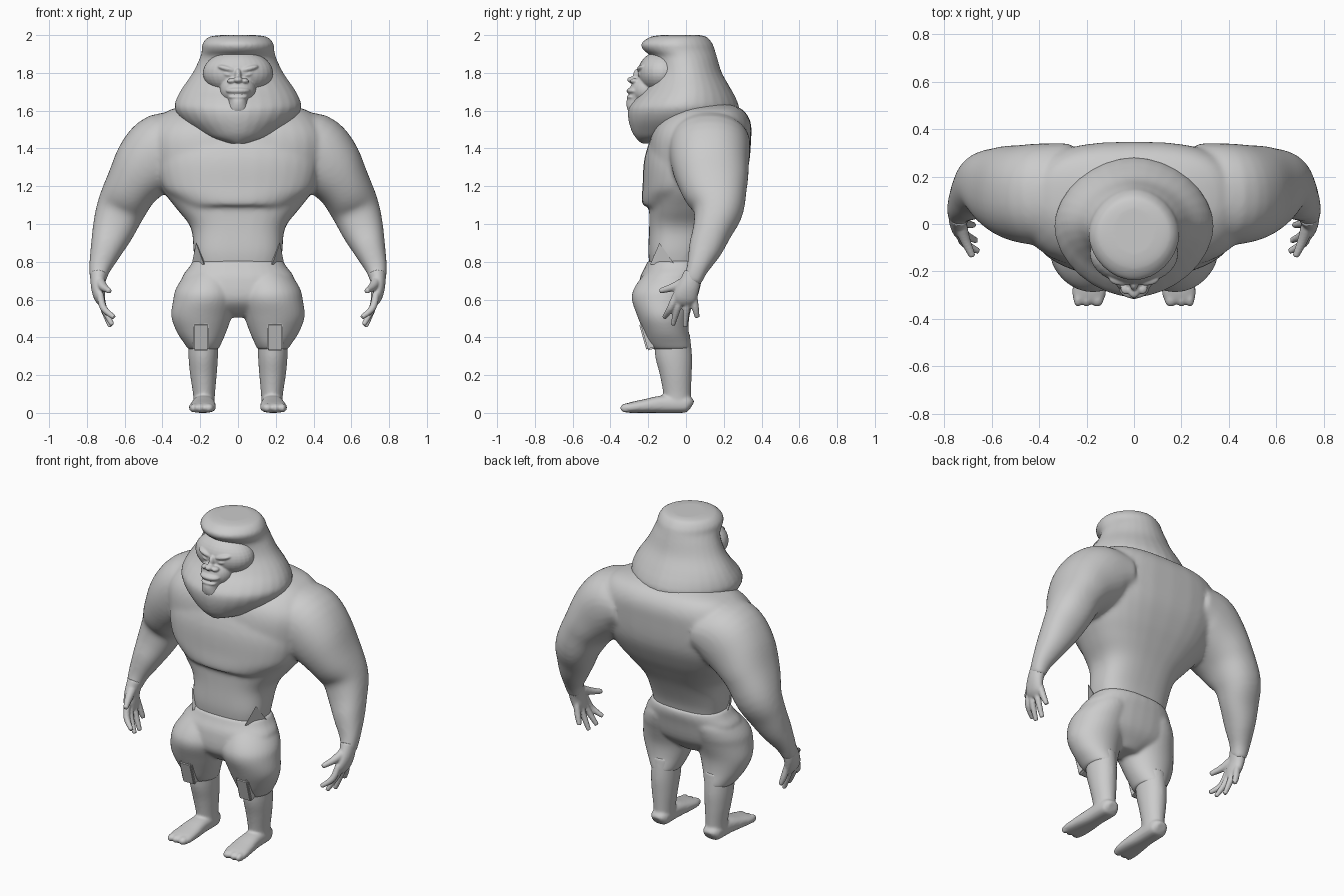
import bpy, bmesh, math
from mathutils import Vector, Matrix

cube = bpy.data.objects.get("Cube")
if cube:
    bpy.data.objects.remove(cube, do_unlink=True)

clay = bpy.data.materials.new("plain grey")
clay.use_nodes = True
grey = (0.6, 0.6, 0.6, 1)
clay.diffuse_color = grey
clay.node_tree.nodes["Principled BSDF"].inputs["Base Color"].default_value = grey

X, Y, Z = Vector((1, 0, 0)), Vector((0, 1, 0)), Vector((0, 0, 1))


def spline(rows, steps):
    """Smooth curve through every row of numbers."""
    out = []
    for i in range(len(rows) - 1):
        a, b, c, d = (rows[min(max(i + k, 0), len(rows) - 1)] for k in (-1, 0, 1, 2))
        for s in range(steps):
            t = s / steps
            out.append([q + 0.5 * t * (r - p + t * (2 * p - 5 * q + 4 * r - e + t * (3 * (q - r) + e - p)))
                        for p, q, r, e in zip(a, b, c, d)])
    return out + [list(rows[-1])]


def loft(bm, rows, ref=X, axis=None, power=2, side=1, sides=32, steps=4):
    """Skin closed rings; each row is x, y, z, radius along ref, other radius."""
    rows = spline(rows, steps)
    pts = [Vector((r[0] * side, r[1], r[2])) for r in rows]
    rings = []
    for i, row in enumerate(rows):
        t = axis or (pts[min(i + 1, len(pts) - 1)] - pts[max(i - 1, 0)]).normalized()
        u = (ref - t * ref.dot(t)).normalized()
        v = t.cross(u)
        ring = []
        for k in range(sides):
            a = math.tau * k / sides
            c, s = (math.copysign(abs(f) ** (2 / power), f) for f in (math.cos(a), math.sin(a)))
            ring.append(bm.verts.new(pts[i] + u * c * max(row[3], 0.002) + v * s * max(row[4], 0.002)))
        rings.append(ring)
    for lower, upper in zip(rings, rings[1:]):
        for k in range(sides):
            j = (k + 1) % sides
            bm.faces.new((lower[k], lower[j], upper[j], upper[k]))
    bm.faces.new(rings[0][::-1])
    bm.faces.new(rings[-1])


def upright(bm, rows, **options):
    """Stack of level rings; each row is z, half width, front y, back y, x."""
    loft(bm, [(x, (f + b) / 2, z, w, (b - f) / 2) for z, w, f, b, x in rows], axis=Z, **options)


def blob(bm, centre, size, tilt=0):
    m = Matrix.Translation(centre) @ Matrix.Rotation(tilt, 4, "Y") @ Matrix.Diagonal((*size, 1))
    bmesh.ops.create_uvsphere(bm, u_segments=32, v_segments=20, radius=1, matrix=m)


def finish(bm, name, voxel=0, smooth=6):
    bmesh.ops.recalc_face_normals(bm, faces=bm.faces)
    mesh = bpy.data.meshes.new(name)
    bm.to_mesh(mesh)
    bm.free()
    mesh.materials.append(clay)
    ob = bpy.data.objects.new(name, mesh)
    bpy.context.collection.objects.link(ob)
    bpy.ops.object.select_all(action="DESELECT")
    ob.select_set(True)
    bpy.context.view_layer.objects.active = ob
    if voxel:
        fuse = ob.modifiers.new("fuse", "REMESH")
        fuse.mode, fuse.voxel_size, fuse.use_smooth_shade = "VOXEL", voxel, True
        relax = ob.modifiers.new("relax", "SMOOTH")
        relax.factor, relax.iterations = 0.5, smooth
    else:
        bpy.ops.object.shade_smooth_by_angle(angle=math.radians(50))


# Torso, chest and arms fused into one skin
bm = bmesh.new()
upright(bm, [(.76, .22, -.19, .08, 0), (.85, .235, -.2, .1, 0), (.98, .25, -.195, .16, 0),
             (1.08, .325, -.195, .22, 0), (1.18, .4, -.2, .28, 0), (1.3, .45, -.2, .33, 0),
             (1.45, .47, -.19, .345, 0), (1.54, .43, -.15, .342, 0), (1.605, .36, -.06, .3, 0),
             (1.64, .2, .03, .22, 0)], power=2.7)
upright(bm, [(1.095, .28, -.23, .1, 0), (1.13, .33, -.235, .12, 0), (1.2, .4, -.23, .15, 0),
             (1.35, .43, -.22, .2, 0), (1.5, .38, -.17, .2, 0)], power=2.2)
arm = [(.26, .13, 1.43, .21, .14), (.38, .125, 1.4, .215, .195), (.475, .13, 1.315, .205, .185),
       (.56, .15, 1.2, .18, .145), (.62, .17, 1.08, .137, .13), (.66, .14, .97, .105, .112),
       (.698, .1, .865, .088, .085), (.732, .06, .765, .058, .058), (.742, .03, .69, .05, .04)]
for s in (1, -1):
    loft(bm, arm, ref=Y, side=s, power=2.2)
finish(bm, "torso_and_arms", voxel=.012, smooth=12)

# Hands: palm, thumb and four fingers
for s, label in ((1, "left"), (-1, "right")):
    bm = bmesh.new()
    loft(bm, [(.736, .04, .74, .05, .045), (.742, .015, .67, .057, .037),
              (.732, -.005, .61, .062, .03), (.718, -.01, .575, .045, .018)], ref=Y, side=s)
    for base, tip in ((-.05, (.655, -.115, .505)), (-.02, (.665, -.07, .465)),
                      (.01, (.675, -.005, .455)), (.04, (.695, .06, .505))):
        loft(bm, [(.73, base, .63, .019, .019), (.712, (base + tip[1]) / 2, .555, .019, .019),
                  (*tip, .013, .013)], ref=Y, side=s, sides=12)
    loft(bm, [(.73, -.01, .69, .03, .028), (.71, -.07, .665, .022, .022), (.68, -.138, .645, .014, .014)],
         ref=Z, side=s, sides=12)
    finish(bm, label + "_hand", voxel=.006, smooth=4)

# Trousers: hips and baggy thighs
bm = bmesh.new()
upright(bm, [(.805, .238, -.203, .095, 0), (.77, .26, -.218, .1, 0), (.71, .298, -.245, .085, 0),
             (.6, .28, -.25, .055, 0), (.53, .12, -.19, .0, 0), (.505, .08, -.15, -.03, 0)], power=2.4)
for s in (1, -1):
    upright(bm, [(.79, .07, -.16, .04, .13), (.73, .13, -.225, .075, .15), (.66, .16, -.275, .065, .168),
                 (.6, .168, -.287, .045, .175),
                 (.51, .16, -.257, .018, .193), (.43, .132, -.225, .015, .193),
                 (.37, .1, -.2, .025, .187), (.335, .08, -.175, .03, .183)], side=s)
finish(bm, "trousers", voxel=.009, smooth=10)

for s, label in ((1, "left"), (-1, "right")):
    # Pointed flap standing on the waistband
    bm = bmesh.new()
    corners = [bm.verts.new((x * s, y, z)) for x, y, z in
               ((.18, -.19, .785), (.222, -.14, .9), (.245, -.06, .785), (.15, -.1, .785))]
    bmesh.ops.convex_hull(bm, input=corners)
    finish(bm, label + "_waist_flap")

    # Patch pocket on the front of the thigh
    bm = bmesh.new()
    tilt = Matrix.Rotation(math.radians(16), 4, "X")
    place = Matrix.Translation((.195 * s, -.205, .408))
    bmesh.ops.create_cube(bm, size=1, matrix=place @ tilt @ Matrix.Diagonal((.085, .05, .15, 1)))
    bmesh.ops.bevel(bm, geom=bm.edges[:], offset=.008, segments=2, affect="EDGES")
    finish(bm, label + "_pocket")

    # Lower leg and bare foot
    bm = bmesh.new()
    upright(bm, [(.42, .08, -.17, .02, .182), (.3, .078, -.163, .032, .184), (.2, .07, -.138, .03, .183),
                 (.1, .058, -.12, .026, .18), (.03, .055, -.12, .028, .18)], side=s)
    loft(bm, [(.18, .03, .036, .03, .025), (.18, .0, .046, .055, .045), (.182, -.12, .046, .058, .046),
              (.185, -.22, .036, .068, .036), (.19, -.3, .027, .07, .027), (.19, -.325, .022, .055, .02)],
         power=2.5, side=s)
    for toe, width in ((.155, .028), (.2, .021), (.236, .019)):
        blob(bm, (toe * s, -.315, .026), (width, .034, .024))
    finish(bm, label + "_leg", voxel=.008, smooth=4)

# Hair and full beard as one hood with an overhanging fringe
bm = bmesh.new()
upright(bm, [(2.0, .09, -.13, .07, 0), (1.99, .155, -.19, .11, 0), (1.955, .188, -.237, .14, 0),
             (1.92, .192, -.225, .153, 0), (1.88, .202, -.18, .165, 0), (1.8, .24, -.175, .19, 0),
             (1.72, .295, -.215, .235, 0), (1.66, .327, -.27, .267, 0), (1.61, .334, -.305, .28, 0),
             (1.55, .295, -.305, .25, 0), (1.49, .22, -.287, .18, 0), (1.455, .14, -.265, .0, 0),
             (1.425, .04, -.235, -.1, 0)], power=1.87)
finish(bm, "hair_and_beard", voxel=.01, smooth=4)

# Face: cheeks, heavy brows, nose, lips and flared chin tuft
bm = bmesh.new()
blob(bm, (0, -.125, 1.8), (.186, .13, .118))
blob(bm, (0, -.2, 1.71), (.095, .095, .085))
blob(bm, (0, -.28, 1.763), (.026, .032, .018))
blob(bm, (0, -.25, 1.79), (.018, .03, .035))
blob(bm, (0, -.27, 1.705), (.065, .045, .022))
blob(bm, (0, -.285, 1.672), (.05, .03, .012))
for s in (1, -1):
    blob(bm, (.05 * s, -.225, 1.82), (.06, .035, .018), tilt=-.25 * s)
    blob(bm, (.05 * s, -.235, 1.79), (.03, .02, .012), tilt=-.2 * s)
    blob(bm, (.035 * s, -.272, 1.757), (.022, .024, .014))
upright(bm, [(1.69, .065, -.3, -.2, 0), (1.65, .05, -.315, -.2, 0), (1.615, .055, -.313, -.2, 0),
             (1.59, .065, -.302, -.2, 0)])
finish(bm, "face", voxel=.005, smooth=4)
